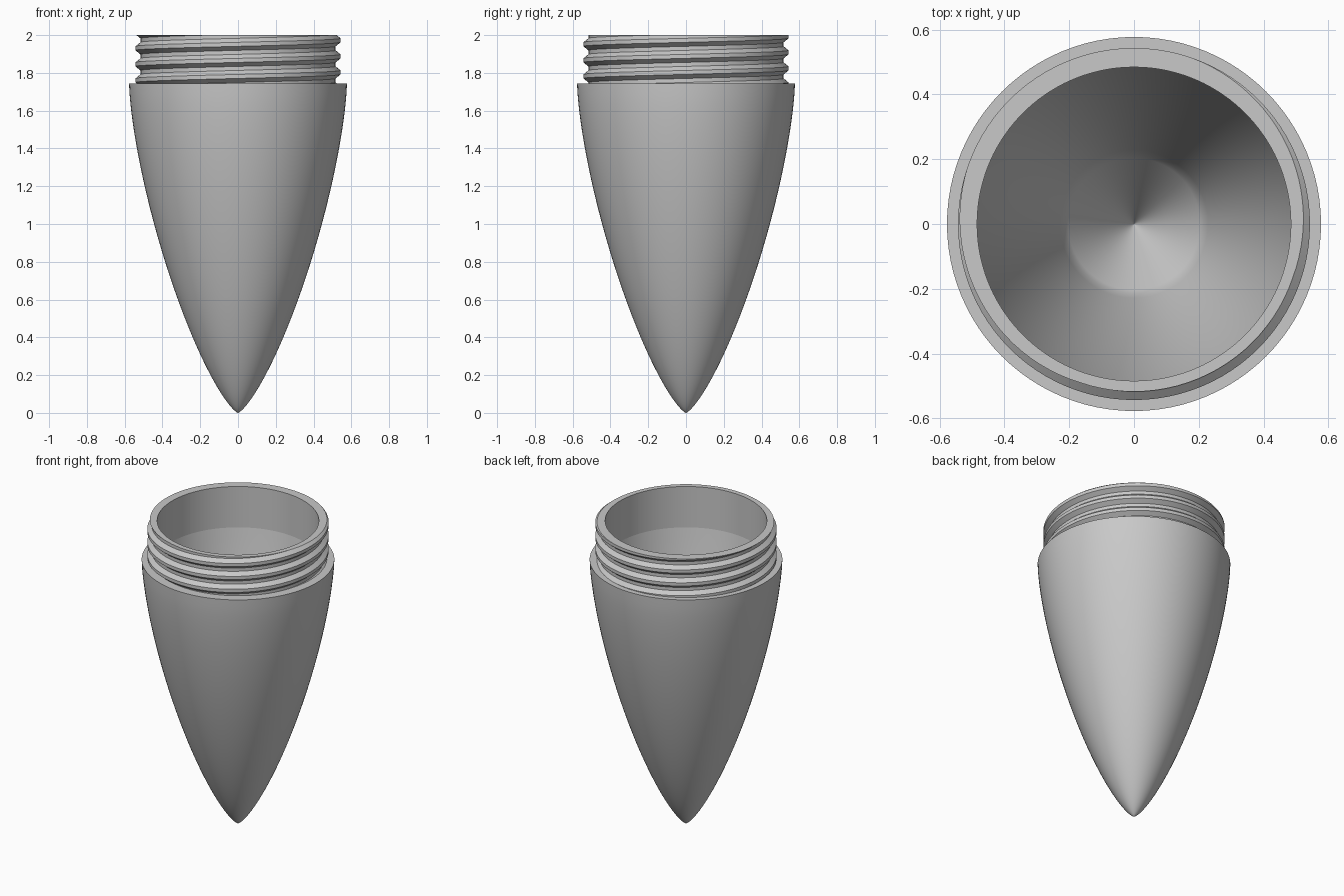
import bpy, bmesh, math

cube = bpy.data.objects.get("Cube")
if cube:
    bpy.data.objects.remove(cube, do_unlink=True)

SEG = 96
RADIUS, SHOULDER, TOP = 0.577, 1.745, 2.0
BORE, FLOOR = 0.484, 1.73
ROOT, CREST, PITCH = 0.517, 0.543, 0.085
GREY = (0.58, 0.58, 0.58, 1)

grey = bpy.data.materials.new("plain_grey")
grey.use_nodes = True
grey.diffuse_color = GREY
grey.node_tree.nodes["Principled BSDF"].inputs["Base Color"].default_value = GREY


def finish(name, bm, angle):
    mesh = bpy.data.meshes.new(name)
    bm.to_mesh(mesh)
    bm.free()
    mesh.materials.append(grey)
    obj = bpy.data.objects.new(name, mesh)
    bpy.context.collection.objects.link(obj)
    bpy.ops.object.select_all(action='DESELECT')
    obj.select_set(True)
    bpy.context.view_layer.objects.active = obj
    bpy.ops.object.shade_smooth_by_angle(angle=math.radians(angle))


def revolve(name, profile, angle):
    """Spin (radius, height) points about z; points running upward face outward."""
    bm = bmesh.new()
    verts = [bm.verts.new((r, 0, z)) for r, z in profile]
    edges = [bm.edges.new(pair) for pair in zip(verts, verts[1:])]
    bmesh.ops.spin(bm, geom=verts + edges, cent=(0, 0, 0), axis=(0, 0, 1),
                   angle=math.tau, steps=SEG)
    bmesh.ops.remove_doubles(bm, verts=bm.verts, dist=1e-5)
    bm.normal_update()
    # the largest side face decides which way the whole surface points
    face = max(bm.faces, key=lambda f: f.calc_area())
    c = face.calc_center_median()
    outward = face.normal.x * c.x + face.normal.y * c.y > 0
    if outward != (profile[-1][1] > profile[0][1]):
        bmesh.ops.reverse_faces(bm, faces=bm.faces)
    finish(name, bm, angle)


# Nose shell: slender ogive closed by a flat shoulder
def ogive(t):
    theta = math.acos(1 - 2 * t)
    r = RADIUS * math.sqrt(max(0, theta - math.sin(2 * theta) / 2) / math.pi)
    return r, SHOULDER * t


shell = [ogive((i / 48) ** 1.6) for i in range(49)]
revolve("nose_shell", shell + [(BORE + 0.02, SHOULDER)], 35)

# Hollow inside: curved wall ending in a straight conical bottom
cavity = []
for i in range(25):
    d = 1.13 * i / 24
    cavity.append((BORE - 0.17 * d - 0.061 * d * d, FLOOR - d))
rim_r, rim_z = cavity[-1]
TIP = 0.28
for f in (0.95, 0.5, 0.05, 0.01, 0):
    cavity.append((rim_r * f, TIP + (rim_z - TIP) * f))
revolve("inner_cavity", cavity, 40)

# Threaded neck: one continuous right-handed helix of trapezoid section
bm = bmesh.new()
section = [(0, CREST), (0.25, CREST), (0.5, ROOT), (0.75, ROOT)]
LEVELS = 4 * 7
start = 1.93 - 3 * PITCH - 0.125 * PITCH   # crest height on the -x side
columns = []
for i in range(SEG):
    a = math.pi + math.tau * i / SEG
    column = []
    for k in range(LEVELS + 1):
        step, r = section[k % 4]
        z = start + PITCH * (i / SEG + k // 4 + step - 1)
        column.append(bm.verts.new((r * math.cos(a), r * math.sin(a), z)))
    columns.append(column)
for i, column in enumerate(columns):
    following = columns[0][4:] if i == SEG - 1 else columns[i + 1]
    for k in range(min(len(column), len(following)) - 1):
        bm.faces.new((column[k], following[k], following[k + 1], column[k + 1]))

# Trim the helix flat at the rim and at the shoulder
for height, up in ((TOP, 1), (SHOULDER, -1)):
    bmesh.ops.bisect_plane(bm, geom=bm.verts[:] + bm.edges[:] + bm.faces[:], dist=1e-5,
                           plane_co=(0, 0, height), plane_no=(0, 0, up), clear_outer=True)

# Rim, then the straight bore down to the cavity
rim = [e for e in bm.edges if e.is_boundary and all(v.co.z > TOP - 1e-4 for v in e.verts)]
for height in (TOP, FLOOR):
    new = bmesh.ops.extrude_edge_only(bm, edges=rim)["geom"]
    for v in (g for g in new if isinstance(g, bmesh.types.BMVert)):
        scale = BORE / math.hypot(v.co.x, v.co.y)
        v.co = (v.co.x * scale, v.co.y * scale, height)
    rim = [g for g in new if isinstance(g, bmesh.types.BMEdge)
           and g.is_boundary and all(abs(v.co.z - height) < 1e-4 for v in g.verts)]
bmesh.ops.recalc_face_normals(bm, faces=bm.faces)
bm.normal_update()
top = max(bm.faces, key=lambda f: f.calc_center_median().z)
if top.normal.z < 0:
    bmesh.ops.reverse_faces(bm, faces=bm.faces)
finish("threaded_neck", bm, 30)
